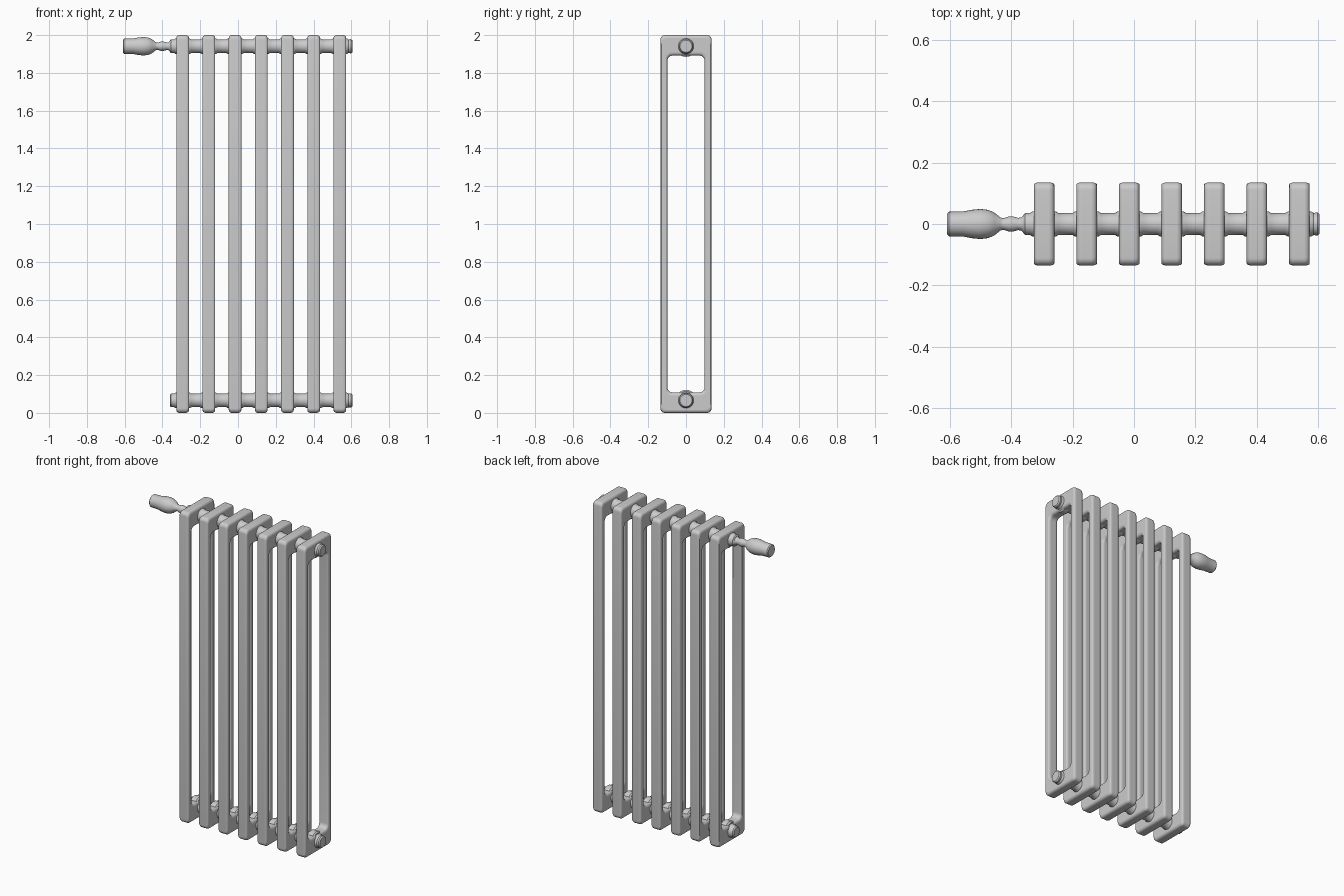
import bpy, bmesh, math

if "Cube" in bpy.data.objects:
    bpy.data.objects.remove(bpy.data.objects["Cube"])

COLUMN_X = [-0.293 + 0.1387 * i for i in range(7)]
HEADERS = {"lower": 0.066, "upper": 1.941}


def finish(bm, name):
    bmesh.ops.recalc_face_normals(bm, faces=bm.faces)
    mesh = bpy.data.meshes.new(name)
    bm.to_mesh(mesh)
    bm.free()
    for p in mesh.polygons:
        p.use_smooth = True
    obj = bpy.data.objects.new(name, mesh)
    bpy.context.collection.objects.link(obj)
    return obj


def smooth(obj, angle=40):
    bpy.ops.object.select_all(action='DESELECT')
    obj.select_set(True)
    bpy.context.view_layer.objects.active = obj
    bpy.ops.object.shade_smooth_by_angle(angle=math.radians(angle))


def rounded_rect(hy, z0, z1, r, n=6):
    corners = [(hy - r, z1 - r, 0), (-hy + r, z1 - r, 90),
               (-hy + r, z0 + r, 180), (hy - r, z0 + r, 270)]
    pts = []
    for cy, cz, start in corners:
        for i in range(n + 1):
            a = math.radians(start + 90 * i / n)
            pts.append((cy + r * math.cos(a), cz + r * math.sin(a)))
    return pts


def frame(name, x, outer, inner, width):
    # Rectangular ring in the yz plane, extruded along x
    bm = bmesh.new()
    rings = [[bm.verts.new((sx * width / 2, y, z)) for y, z in loop]
             for loop, sx in ((outer, -1), (outer, 1), (inner, 1), (inner, -1))]
    n = len(outer)
    for k in range(4):
        a, b = rings[k], rings[(k + 1) % 4]
        for i in range(n):
            j = (i + 1) % n
            bm.faces.new((a[i], a[j], b[j], b[i]))
    obj = finish(bm, name)
    obj.location.x = x
    mod = obj.modifiers.new("round_edges", 'BEVEL')
    mod.width = 0.0155
    mod.segments = 4
    mod.limit_method = 'ANGLE'
    mod.angle_limit = math.radians(40)
    smooth(obj)
    return obj


def lathe(name, profile, z, sides=28):
    # Turned part along x from (x, radius) pairs
    bm = bmesh.new()
    rings = []
    for x, r in profile:
        rings.append([bm.verts.new((x, r * math.cos(2 * math.pi * i / sides),
                                    z + r * math.sin(2 * math.pi * i / sides)))
                      for i in range(sides)])
    for a, b in zip(rings, rings[1:]):
        for i in range(sides):
            j = (i + 1) % sides
            bm.faces.new((a[i], a[j], b[j], b[i]))
    bm.faces.new(rings[0])
    bm.faces.new(rings[-1])
    obj = finish(bm, name)
    smooth(obj)
    return obj


# Seven two-tube columns
outer = rounded_rect(0.135, 0.0, 2.0, 0.024)
inner = rounded_rect(0.099, 0.108, 1.892, 0.03)
for i, x in enumerate(COLUMN_X):
    frame(f"column_{i + 1}", x, outer, inner, 0.067)

# Header pipes with flared collars against each column, and hubs inside them
for level, z in HEADERS.items():
    profile = [(-0.361, 0.03), (-0.355, 0.036)]
    for x in COLUMN_X:
        profile += [(x - 0.046, 0.036), (x - 0.038, 0.041),
                    (x + 0.038, 0.041), (x + 0.046, 0.036)]
    profile += [(0.598, 0.038), (0.605, 0.032)]
    lathe(f"{level}_header_pipe", profile, z)
    for i, x in enumerate(COLUMN_X):
        lathe(f"{level}_hub_{i + 1}",
              [(x - 0.026, 0.048), (x - 0.018, 0.056), (x + 0.018, 0.056), (x + 0.026, 0.048)], z)

# Valve with its narrow stem at the upper left end
lathe("valve_head", [
    (-0.609, 0.034), (-0.603, 0.04), (-0.555, 0.041), (-0.53, 0.046), (-0.50, 0.049),
    (-0.475, 0.046), (-0.455, 0.037), (-0.435, 0.021), (-0.425, 0.019), (-0.41, 0.024),
    (-0.395, 0.025), (-0.378, 0.02), (-0.368, 0.021), (-0.358, 0.031), (-0.345, 0.034)],
    HEADERS["upper"])
